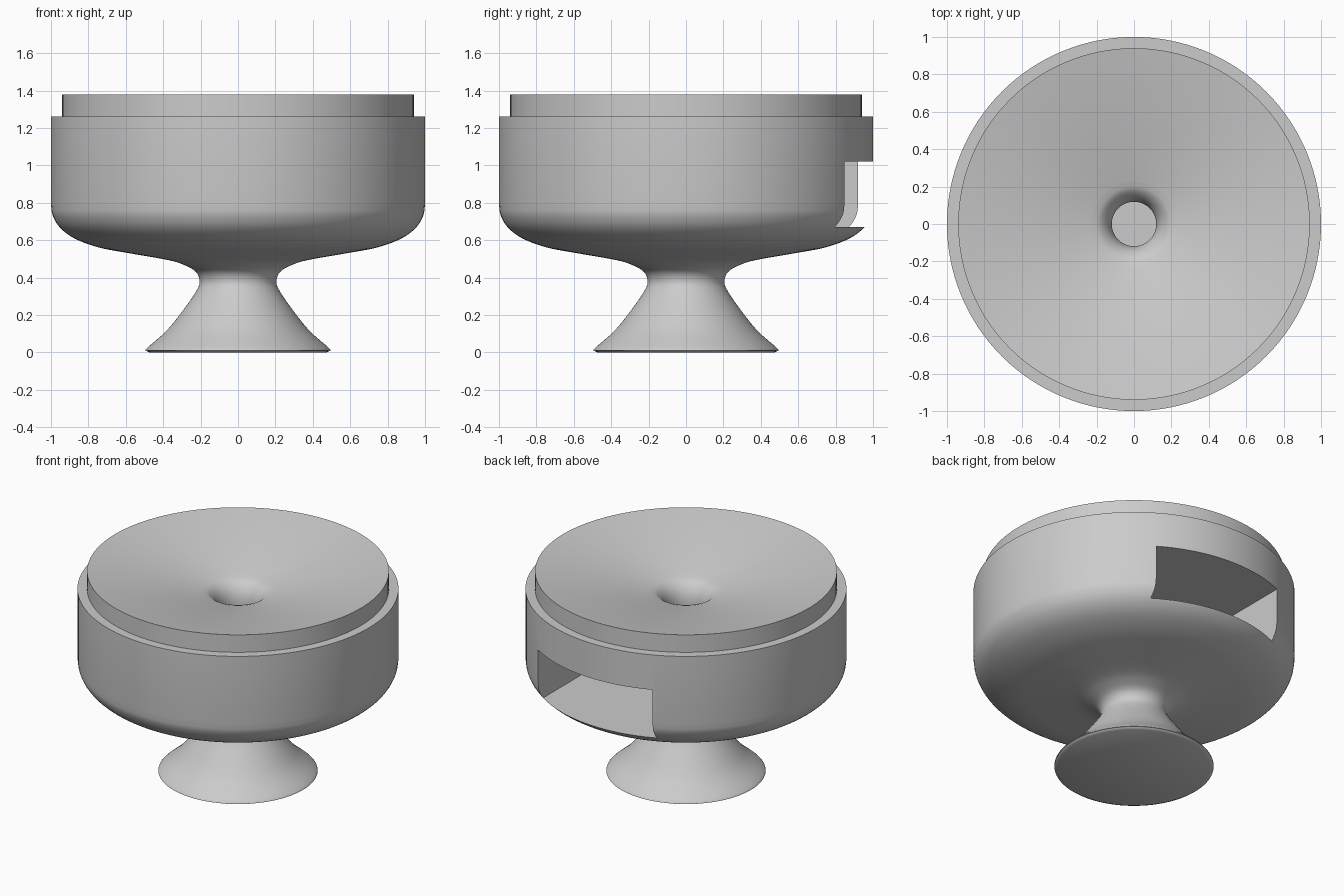
import bpy
import bmesh
import math
from mathutils import Vector, Matrix

cube = bpy.data.objects.get("Cube")
if cube:
    bpy.data.objects.remove(cube, do_unlink=True)

SEGMENTS = 128

grey = bpy.data.materials.new("plain grey")
grey.use_nodes = True
COLOUR = (0.6, 0.6, 0.6, 1.0)
grey.diffuse_color = COLOUR
grey.node_tree.nodes["Principled BSDF"].inputs["Base Color"].default_value = COLOUR


def smooth_path(points, steps=5):
    """Catmull-Rom curve through the (radius, height) points."""
    pts = [Vector(p) for p in points]
    pts = [pts[0] * 2 - pts[1]] + pts + [pts[-1] * 2 - pts[-2]]
    path = []
    for a, b, c, d in zip(pts, pts[1:], pts[2:], pts[3:]):
        for i in range(steps):
            t = i / steps
            path.append(0.5 * (2 * b + (c - a) * t + (2 * a - 5 * b + 4 * c - d) * t**2
                               + (3 * b - a - 3 * c + d) * t**3))
    return path + [pts[-2]]


def make_object(name, bm):
    bmesh.ops.recalc_face_normals(bm, faces=bm.faces)
    mesh = bpy.data.meshes.new(name)
    bm.to_mesh(mesh)
    bm.free()
    mesh.materials.append(grey)
    obj = bpy.data.objects.new(name, mesh)
    bpy.context.collection.objects.link(obj)
    return obj


def lathe(name, profile):
    """Revolve a profile that starts and ends on the axis."""
    bm = bmesh.new()
    verts = [bm.verts.new((r, 0, z)) for r, z in profile]
    edges = [bm.edges.new(pair) for pair in zip(verts, verts[1:])]
    bmesh.ops.spin(bm, geom=verts + edges, cent=(0, 0, 0), axis=(0, 0, 1),
                   angle=math.tau, steps=SEGMENTS, use_duplicate=False)
    bmesh.ops.remove_doubles(bm, verts=bm.verts, dist=0.0004)
    return make_object(name, bm)


# Flared foot, narrow neck and rounded underside of the drum
outer = smooth_path([(0.475, 0), (0.488, 0.008), (0.488, 0.022), (0.38, 0.118),
                     (0.283, 0.24), (0.222, 0.33), (0.205, 0.38), (0.225, 0.43),
                     (0.283, 0.465), (0.37, 0.493), (0.58, 0.53), (0.74, 0.56),
                     (0.87, 0.607), (0.95, 0.665), (0.99, 0.73), (1.0, 0.79)])
# Ledge and raised lid
rim = [(1.0, 1.26), (0.94, 1.26), (0.94, 1.38)]
# Shallow funnel rolling over into the central hole
funnel = smooth_path([(0.23, 1.25), (0.18, 1.23), (0.14, 1.185), (0.12, 1.12), (0.12, 1.02)])
bowl = lathe("dispenser_body", [(0, 0)] + outer + rim + funnel + [(0.12, 0.9), (0, 0.9)])

# Straight-sided outlet slot at the back, reaching in beneath the hole
low, high = Vector((-0.39, -0.3, 0.67)), Vector((0.53, 1.2, 1.02))
bm = bmesh.new()
bmesh.ops.create_cube(bm, size=1, matrix=Matrix.Translation((low + high) / 2)
                      @ Matrix.Diagonal((*(high - low), 1)))
cutter = make_object("slot_cutter", bm)
cutter.hide_render = True

cut = bowl.modifiers.new("outlet slot", 'BOOLEAN')
cut.operation = 'DIFFERENCE'
cut.solver = 'EXACT'
cut.object = cutter
bpy.ops.object.select_all(action='DESELECT')
bpy.context.view_layer.objects.active = bowl
bowl.select_set(True)
bpy.ops.object.modifier_apply(modifier=cut.name)
bpy.data.objects.remove(cutter, do_unlink=True)
bpy.ops.object.shade_smooth_by_angle(angle=math.radians(35))
